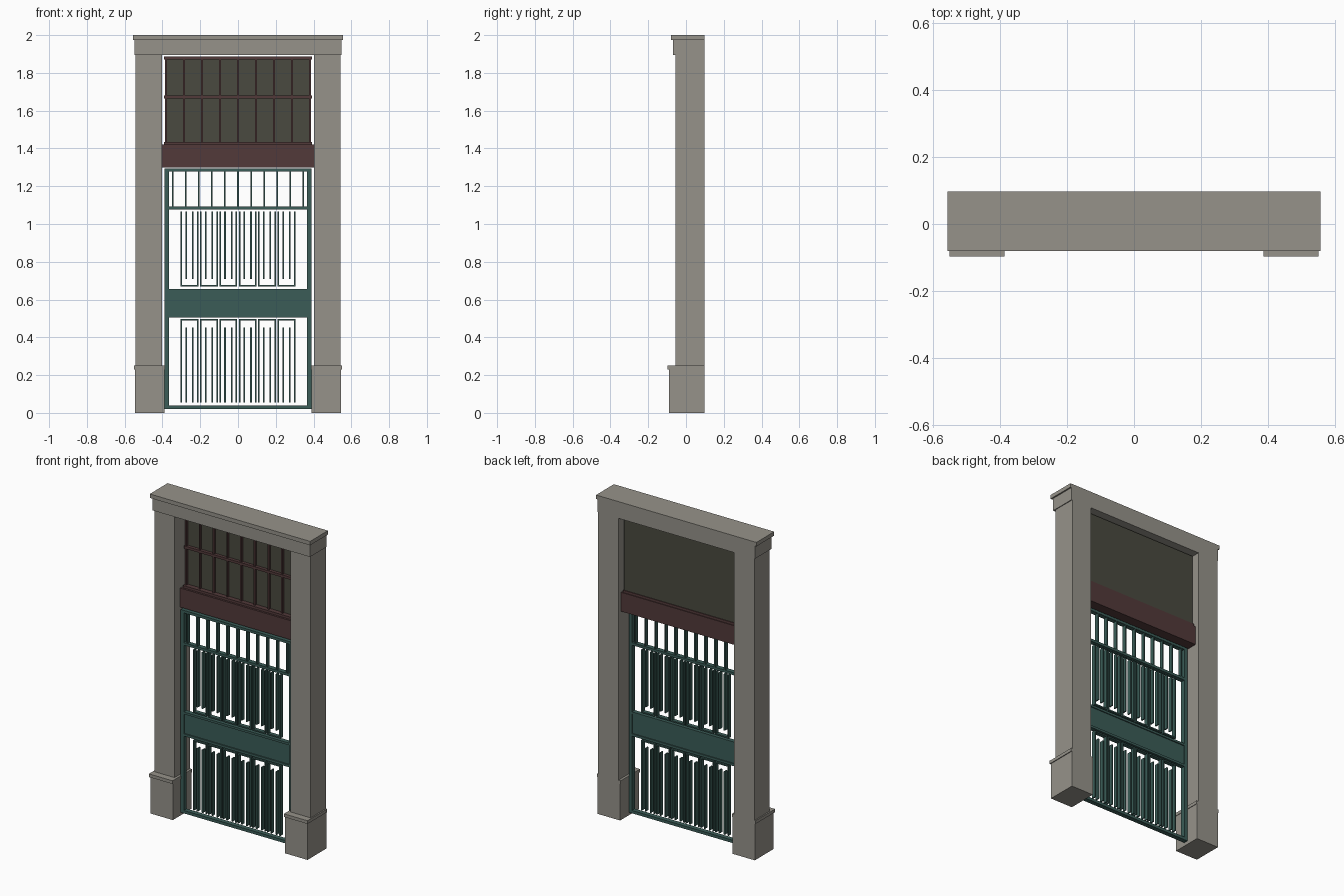
import bpy
import bmesh

if "Cube" in bpy.data.objects:
    bpy.data.objects.remove(bpy.data.objects["Cube"], do_unlink=True)


def material(name, rgb):
    mat = bpy.data.materials.new(name)
    mat.use_nodes = True
    mat.diffuse_color = (*rgb, 1)
    mat.node_tree.nodes["Principled BSDF"].inputs["Base Color"].default_value = (*rgb, 1)
    return mat


stone = material("warm grey stone", (0.305, 0.29, 0.255))
red = material("dark red wood", (0.084, 0.042, 0.042))
olive = material("dark olive panel", (0.068, 0.067, 0.05))
green = material("deep green paint", (0.043, 0.108, 0.096))


def boxes(name, mat, spans):
    """One object made of boxes, each given as x, y and z ranges."""
    bm = bmesh.new()
    for span in spans:
        cube = bmesh.ops.create_cube(bm, size=1)
        for v in cube["verts"]:
            for axis, (low, high) in enumerate(span):
                v.co[axis] = low + (v.co[axis] + 0.5) * (high - low)
    mesh = bpy.data.meshes.new(name)
    bm.to_mesh(mesh)
    bm.free()
    mesh.materials.append(mat)
    obj = bpy.data.objects.new(name, mesh)
    bpy.context.collection.objects.link(obj)
    return obj


def around(centre, width):
    return (centre - width / 2, centre + width / 2)


def wide(half):
    return (-half, half)


BACK = 0.097

# Stone pillars with plinths
for side, sign in (("right", -1), ("left", 1)):
    def across(a, b):
        return tuple(sorted((sign * a, sign * b)))
    boxes(side + "_pillar", stone, [(across(0.402, 0.543), (-0.055, BACK), (0.24, 1.9))])
    boxes(side + "_plinth", stone, [(across(0.39, 0.546), (-0.09, BACK), (0, 0.23))])
    boxes(side + "_plinth_cap", stone, [(across(0.387, 0.551), (-0.097, BACK), (0.23, 0.25))])

# Stone lintel
boxes("lintel", stone, [(wide(0.548), (-0.068, BACK), (1.895, 1.975))])
boxes("lintel_cap", stone, [(wide(0.557), (-0.08, BACK), (1.975, 2))])

# Transom beam and the panelled window above it
boxes("transom_beam", red, [(wide(0.402), (0, 0.07), (1.3, 1.42)),
                            (wide(0.392), (0.012, 0.066), (1.42, 1.435))])
boxes("window_panel", olive, [(wide(0.386), (0.042, 0.062), (1.43, 1.882))])
boxes("window_rails", red, [(wide(0.391), (0.022, 0.05), around(z, 0.016))
                            for z in (1.672, 1.879)])
boxes("window_bars", red, [(around(i * 0.0955, 0.01), (0.027, 0.046), (1.43, 1.875))
                           for i in range(-4, 5)])

# Door frame
DOOR = (-0.015, 0.014)
BAR = (-0.013, 0.012)
boxes("door_stiles", green, [(around(s * 0.377, 0.022), DOOR, (0.02, 1.295)) for s in (-1, 1)])
boxes("door_rails", green, [(wide(0.37), DOOR, z) for z in
                            ((0.02, 0.038), (0.505, 0.52), (0.643, 0.657),
                             (1.076, 1.092), (1.279, 1.295))])
boxes("door_middle_panel", green, [(wide(0.368), (-0.008, 0.008), (0.515, 0.648))])

# Upright bars in the top light
boxes("top_light_bars", green, [(around(i * 0.0693, 0.008), BAR, (1.085, 1.285))
                                for i in range(-5, 6)])


# Grille: six open loops, each holding two shorter bars
def grille(name, closed_z, open_z, short_z):
    spans = []
    for i in range(6):
        x = (i - 2.5) * 0.1026
        for s in (-1, 1):
            spans.append((around(x + s * 0.043, 0.008), BAR, tuple(sorted((closed_z, open_z)))))
            spans.append((around(x + s * 0.0175, 0.008), BAR, tuple(sorted((short_z, open_z)))))
        spans.append((around(x, 0.094), BAR, around(closed_z, 0.008)))
    boxes(name, green, spans)


grille("upper_grille", 0.672, 1.065, 0.71)
grille("lower_grille", 0.493, 0.056, 0.452)
